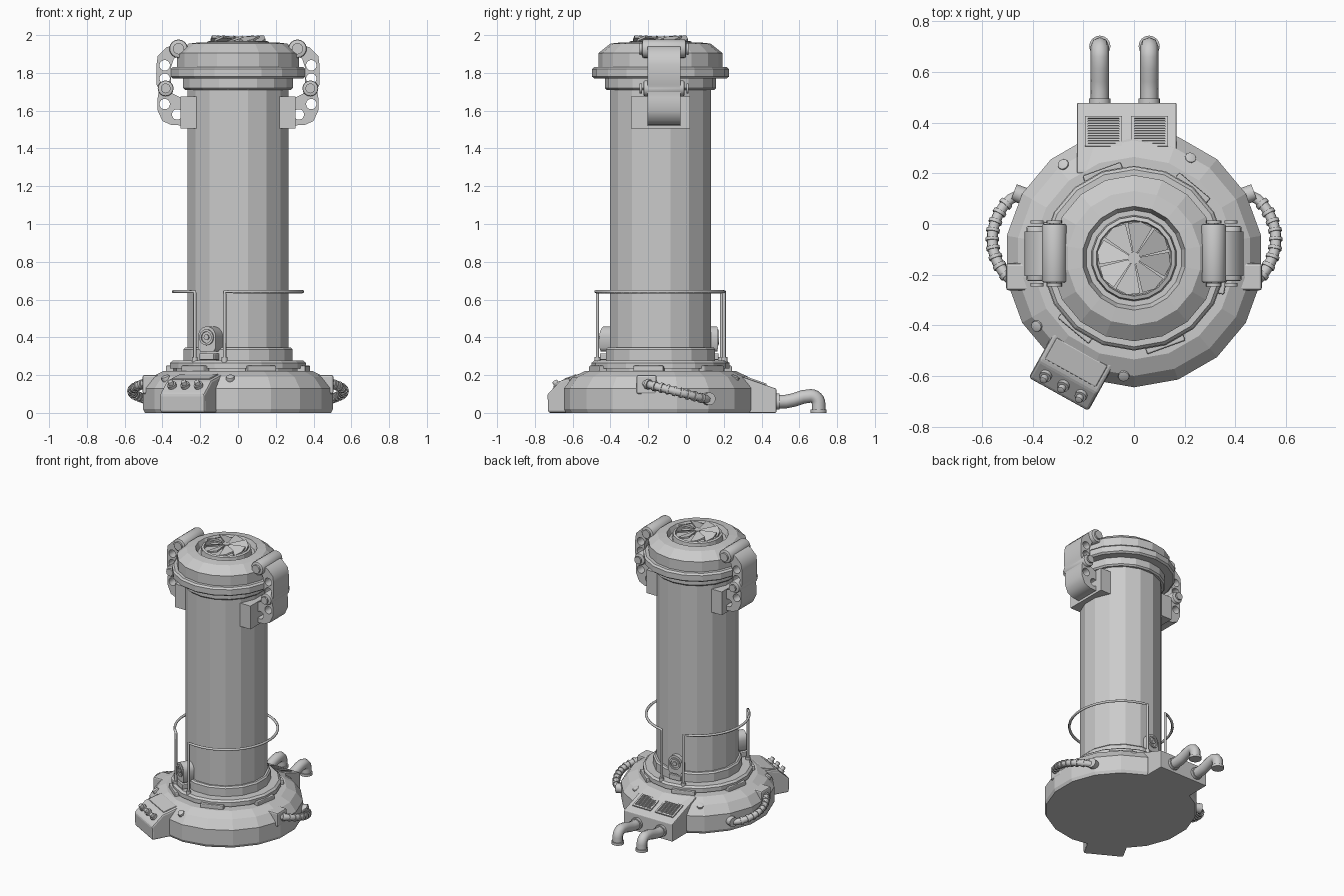
import bpy, bmesh
from math import sin, cos, pi, radians
from mathutils import Matrix, Vector

if "Cube" in bpy.data.objects:
    bpy.data.objects.remove(bpy.data.objects["Cube"])

AXIS = Matrix.Translation((0, -0.135, 0))      # centre line of the column
ID = Matrix.Identity(4)


def radial(deg):
    """Frame on the column axis whose -y points outward, turned by deg."""
    return AXIS @ Matrix.Rotation(radians(deg), 4, 'Z')


def finish(name, bm, M=ID, bevel=0, smooth=False):
    if bevel:
        bmesh.ops.bevel(bm, geom=bm.edges[:], offset=bevel, segments=2,
                        affect='EDGES', profile=0.5, clamp_overlap=True)
    bmesh.ops.recalc_face_normals(bm, faces=bm.faces[:])
    me = bpy.data.meshes.new(name)
    bm.to_mesh(me)
    bm.free()
    ob = bpy.data.objects.new(name, me)
    bpy.context.collection.objects.link(ob)
    ob.matrix_world = M
    if smooth:
        bpy.ops.object.select_all(action='DESELECT')
        ob.select_set(True)
        bpy.context.view_layer.objects.active = ob
        bpy.ops.object.shade_smooth_by_angle(angle=radians(40))
    return ob


def lathe(name, prof, n, turn=0.0, M=AXIS):
    """Revolve an (r, z) profile; ends with r = 0 become caps."""
    bm = bmesh.new()
    rings = []
    for r, z in prof:
        if r == 0:
            rings.append([bm.verts.new((0, 0, z))] * n)
        else:
            rings.append([bm.verts.new((r * cos(turn + 2 * pi * i / n),
                                        r * sin(turn + 2 * pi * i / n), z)) for i in range(n)])
    for a, b in zip(rings, rings[1:]):
        for i in range(n):
            j = (i + 1) % n
            bm.faces.new(list(dict.fromkeys((a[i], a[j], b[j], b[i]))))
    return finish(name, bm, M)


def box(name, lo, hi, M=ID, bevel=0):
    bm = bmesh.new()
    lo, hi = Vector(lo), Vector(hi)
    S = Matrix.Diagonal((*(hi - lo), 1))
    bmesh.ops.create_cube(bm, size=1, matrix=Matrix.Translation((lo + hi) / 2) @ S)
    return finish(name, bm, M, bevel)


def cyl(name, p, q, r, M=ID, n=16, bevel=0, r2=None):
    p, q = Vector(p), Vector(q)
    bm = bmesh.new()
    R = (q - p).to_track_quat('Z', 'Y').to_matrix().to_4x4()
    bmesh.ops.create_cone(bm, cap_ends=True, segments=n, radius1=r, radius2=r2 or r,
                          depth=(q - p).length, matrix=Matrix.Translation((p + q) / 2) @ R)
    if bevel:
        caps = [e for e in bm.edges if any(len(f.verts) > 4 for f in e.link_faces)]
        bmesh.ops.bevel(bm, geom=caps, offset=bevel, segments=2, affect='EDGES', profile=0.5)
    return finish(name, bm, M, smooth=True)


def prism(name, prof, x0, x1, M=ID, bevel=0):
    """Extrude a (y, z) profile along x."""
    bm = bmesh.new()
    f = bm.faces.new([bm.verts.new((x0, y, z)) for y, z in prof])
    g = bmesh.ops.extrude_face_region(bm, geom=[f])
    bmesh.ops.translate(bm, vec=(x1 - x0, 0, 0),
                        verts=[v for v in g['geom'] if isinstance(v, bmesh.types.BMVert)])
    return finish(name, bm, M, bevel)


def curve_object(name, loops, M, dims, cyclic, **kw):
    cu = bpy.data.curves.new(name, 'CURVE')
    cu.dimensions = dims
    for k, v in kw.items():
        setattr(cu, k, v)
    for pts in loops:
        sp = cu.splines.new('POLY')
        sp.points.add(len(pts) - 1)
        for s, p in zip(sp.points, pts):
            s.co = (*p, 1) if len(p) == 3 else (*p, 0, 1)
        sp.use_cyclic_u = cyclic
    ob = bpy.data.objects.new(name, cu)
    bpy.context.collection.objects.link(ob)
    ob.matrix_world = M
    bpy.ops.object.select_all(action='DESELECT')
    ob.select_set(True)
    bpy.context.view_layer.objects.active = ob
    bpy.ops.object.convert(target='MESH')


def tube(name, pts, r, M=ID, res=2):
    curve_object(name, [pts], M, '3D', False, bevel_depth=r, bevel_resolution=res, use_fill_caps=True)


def plate(name, loops, y0, y1, M=ID, bevel=0.0):
    """Flat (x, z) outline with holes, spanning y0..y1."""
    T = M @ Matrix.Translation((0, (y0 + y1) / 2, 0)) @ Matrix.Rotation(pi / 2, 4, 'X')
    curve_object(name, loops, T, '2D', True, fill_mode='BOTH',
                 extrude=abs(y1 - y0) / 2 - bevel, bevel_depth=bevel, offset=-bevel)


def circle(x, z, r, n=14):
    return [(x + r * cos(2 * pi * i / n), z + r * sin(2 * pi * i / n)) for i in range(n)]


# Base, column and cap
lathe("base", [(0, 0), (.50, 0), (.51, .02), (.51, .13), (.465, .19), (.40, .222), (0, .222)], 18, pi / 18)
lathe("base_ring", [(0, .2), (.33, .2), (.33, .235), (.365, .235), (.365, .265), (.35, .277), (0, .277)], 18, pi / 18)
lathe("lower_collar", [(0, .25), (.295, .25), (.295, .335), (.285, .345), (0, .345)], 16, pi / 16)
lathe("column", [(0, .3), (.272, .3), (.272, 1.74), (0, 1.74)], 16, pi / 16)
lathe("upper_collar", [(0, 1.71), (.285, 1.71), (.295, 1.72), (.295, 1.78), (0, 1.78)], 18, pi / 18)
lathe("cap_flange", [(0, 1.77), (.35, 1.77), (.362, 1.78), (.362, 1.82), (.35, 1.832), (0, 1.832)], 18, pi / 18)
lathe("cap", [(0, 1.82), (.328, 1.82), (.328, 1.905), (.265, 1.955), (.205, 1.962), (.19, 1.925),
              (.17, 1.925), (.165, 1.965), (.15, 1.97), (.145, 1.945), (0, 1.945)], 18, pi / 18)
for i in range(6):
    box("ring_tab", (-.08, -.375, .215), (.08, -.33, .25), radial(60 * i + 20), .006)

# Fan in the cap: pitched wedge blades and a hub
bm = bmesh.new()
for i in range(8):
    a, b = radians(45 * i + 14), radians(45 * i + 55)
    m = (a + b) / 2
    top = [bm.verts.new((r * cos(t), r * sin(t), z)) for r, t, z in
           ((.02, a, 1.985), (.14, a, 1.965), (.147, m, 1.98), (.14, b, 1.998), (.02, b, 1.99))]
    f = bm.faces.new(top)
    g = bmesh.ops.extrude_face_region(bm, geom=[f])
    bmesh.ops.translate(bm, vec=(0, 0, -.012), verts=[v for v in g['geom'] if isinstance(v, bmesh.types.BMVert)])
finish("fan_blades", bm, AXIS)
cyl("fan_hub", (0, 0, 1.94), (0, 0, 1.992), .025, AXIS)

# Front control console
CON = radial(-29)
prism("console", [(-.36, 0), (-.61, 0), (-.615, .10), (-.535, .172), (-.41, .205), (-.36, .205)],
      -.135, .135, CON, .012)
slope = CON @ Matrix.Translation((0, -.47, .19)) @ Matrix.Rotation(radians(14.5), 4, 'X')
box("console_panel", (-.115, -.05, -.01), (.115, .05, .006), slope, .005)
for x in (-.08, 0, .08):
    cyl("console_knob_ring", (x, -.567, .135), (x, -.582, .152), .024, CON)
    cyl("console_knob", (x, -.57, .135), (x, -.597, .168), .015, CON, bevel=.004)

# Rear vent housing with grilles and bent pipes
prism("vent_housing", [(.20, 0), (.478, 0), (.478, .128), (.21, .222), (.20, .222)], -.225, .168, bevel=.012)
for x in (-.12, .062):
    F = Matrix.Translation((x, .365, .168)) @ Matrix.Rotation(radians(-19.3), 4, 'X')
    plate_w = .07
    for s in (-1, 1):
        box("grille_frame_side", (s * .067 - .006, -.062, -.01), (s * .067 + .006, .062, .008), F)
        box("grille_frame_end", (-.072, s * .058 - .005, -.01), (.072, s * .058 + .005, .008), F)
    for i in range(10):
        y = -.047 + i * .0104
        box("grille_slat", (-.064, y - .003, -.01), (.064, y + .003, .005), F)
for x in (-.135, .06):
    bend = [(x, .66 + .042 * sin(t * pi / 12), .048 + .042 * cos(t * pi / 12)) for t in range(7)]
    tube("exhaust_pipe", [(x, .45, .058), (x, .53, .06), (x, .57, .068), (x, .62, .085)] + bend + [(x, .702, .004)], .036)
    cyl("pipe_collar", (x, .47, .06), (x, .495, .06), .043)
    cyl("pipe_mouth", (x, .702, 0), (x, .702, .018), .042)

# Oval hatches above the console and the vent
for deg, out in ((-29, .34), (185, .30)):
    H = radial(deg)
    oval = [(.053 * cos(t), .405 + .053 * sin(t)) for t in [i * pi / 10 for i in range(11)]]
    oval += [(-.053, .345), (-.04, .325), (.04, .325), (.053, .345)]
    plate("hatch", [oval], -out, -.24, H)
    plate("hatch_rim", [circle(0, .4, .042, 20), circle(0, .4, .03, 20)], -out - .008, -out, H)
    cyl("hatch_button", (0, -out + .01, .4), (0, -out - .008, .4), .015, H)
    box("hatch_foot", (-.045, -out - .005, .28), (.045, -.25, .315), H, .005)

# Guard rails: two arcs with end posts
for a0, a1 in ((109, 228), (258, 441)):
    arc = []
    n = int((a1 - a0) / 8)
    for i in range(n + 1):
        t = radians(a0 + (a1 - a0) * i / n)
        arc.append((.342 * cos(t), .342 * sin(t), .642))
    posts = [(arc[0][0], arc[0][1], z) for z in (.26, .632)]
    postsb = [(arc[-1][0], arc[-1][1], z) for z in (.632, .26)]
    tube("guard_rail", posts + arc[:] + postsb, .009, AXIS, 1)
    for p in (posts[0], postsb[1]):
        cyl("rail_foot", (p[0], p[1], .265), (p[0], p[1], .295), .016, AXIS, 10)

# Base bolts
for x, y in ((-.276, .23), (.22, .256), (-.38, -.4), (-.04, -.595)):
    d = Vector((x, y + .135, 0)).normalized() * .45
    p, nrm = Vector((x, y, .178)), Vector((d.x, d.y, .8))
    cyl("base_bolt", p - nrm * .02, p + nrm * .02, .023, n=10, bevel=.005)


def hose(s, t):
    return Vector((s * (.455 + .105 * max(sin(pi * t), 0) ** .6), -.235 + .35 * t, .16 - .09 * t))


# Mirrored side parts: latches and ribbed hoses
outline = [(.31, 1.955), (.38, 1.935), (.425, 1.89), (.432, 1.84), (.432, 1.74), (.418, 1.71), (.425, 1.67),
           (.425, 1.6), (.40, 1.545), (.355, 1.525), (.30, 1.522), (.285, 1.54), (.285, 1.66), (.345, 1.69),
           (.355, 1.74), (.355, 1.83), (.34, 1.875), (.30, 1.9)]
for s in (-1, 1):
    holes = [circle(s * x, z, .028) for x, z in ((.388, 1.84), (.388, 1.77), (.388, 1.635), (.322, 1.58))]
    plate("latch_body", [[(s * x, z) for x, z in outline]] + holes, -.205, -.03)
    cyl("latch_top_pin", (s * .315, -.232, 1.928), (s * .315, 0, 1.928), .049, bevel=.01)
    cyl("latch_lower_pin", (s * .383, -.225, 1.718), (s * .383, -.008, 1.718), .042, bevel=.008)
    for y in (-.24, .008):
        cyl("pin_cap", (s * .315, y - .006, 1.928), (s * .315, y + .006, 1.928), .03)
        cyl("pin_cap", (s * .383, y - .006, 1.718), (s * .383, y + .006, 1.718), .026)
    box("latch_mount", (min(s * .2, s * .305), -.292, 1.505), (max(s * .2, s * .305), .022, 1.675))
    tube("side_hose", [hose(s, i / 20) for i in range(21)], .022)
    for i in range(1, 10):
        t = i / 10
        cyl("hose_rib", hose(s, t - .018), hose(s, t + .018), .027, n=12)
    box("hose_socket", (min(s * .4, s * .505), -.262, .1), (max(s * .4, s * .505), -.155, .2), ID, .01)
    cyl("hose_outlet", (s * .42, .105, .075), (s * .475, .125, .075), .034, n=12)
